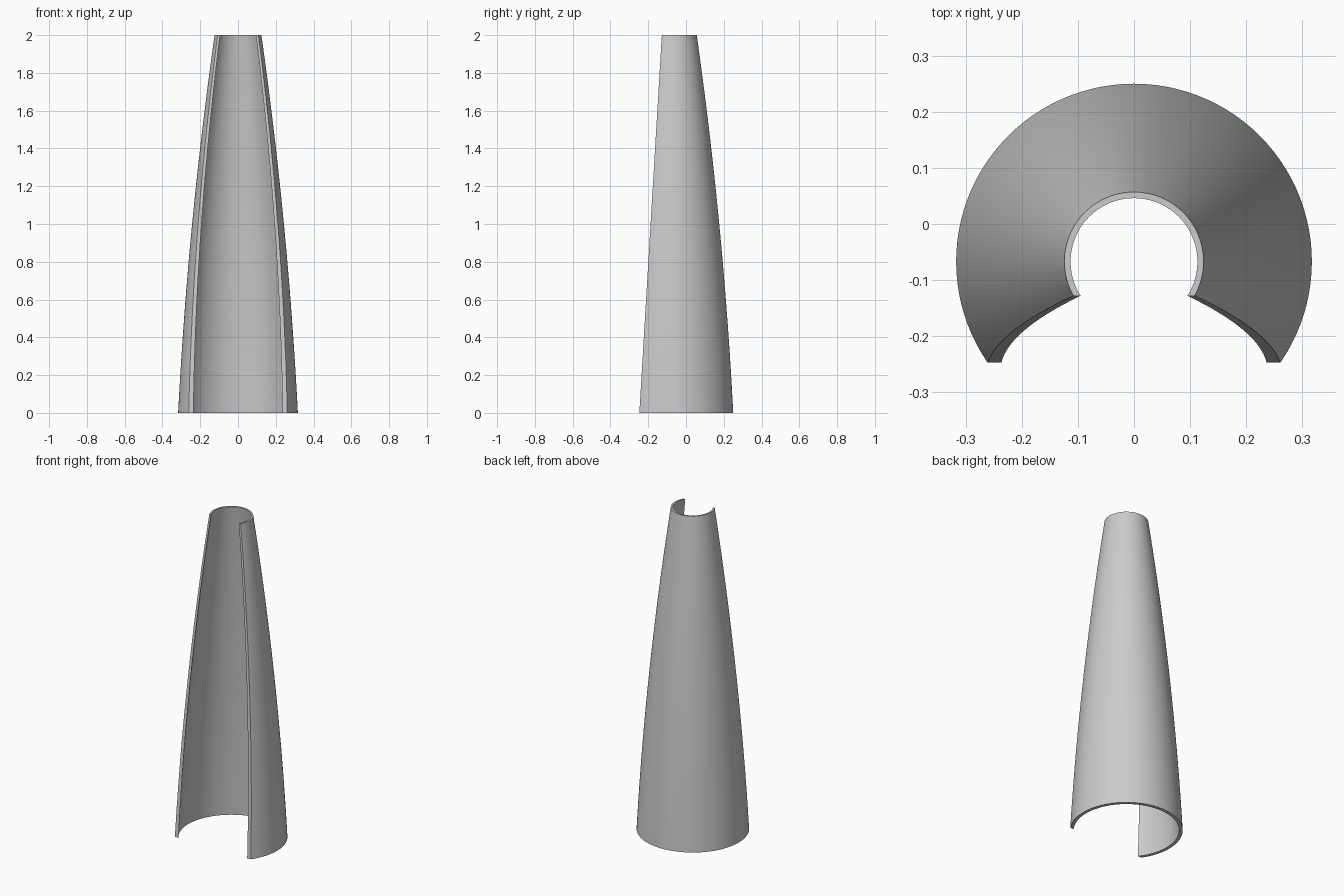
import bpy, bmesh, math

cube = bpy.data.objects.get("Cube")
if cube:
    bpy.data.objects.remove(cube, do_unlink=True)

HEIGHT = 2.0
AXIS_Y = -0.067      # centre line of the round shell
ROWS, COLS = 24, 72


def outer_radius(z):
    """Gently bulging taper from the foot to the rim."""
    return 0.317 - 0.0515 * z - 0.0225 * z * z


def wall(z):
    return 0.020 - 0.0045 * z


def cut_y(z):
    """Sloping plane that opens the front, relative to the centre line."""
    return -0.180 + 0.0595 * z


def arc(bm, r, z):
    """Row of vertices around the back, ending on the front cut plane."""
    start = math.asin(cut_y(z) / r)
    sweep = math.pi - 2 * start
    angles = [start + sweep * i / COLS for i in range(COLS + 1)]
    return [bm.verts.new((r * math.cos(a), AXIS_Y + r * math.sin(a), z)) for a in angles]


def bridge(bm, a, b):
    for i in range(len(a) - 1):
        bm.faces.new((a[i], a[i + 1], b[i + 1], b[i]))


# Shell: outer and inner skins joined by rims and front edges
bm = bmesh.new()
heights = [HEIGHT * i / ROWS for i in range(ROWS + 1)]
outer = [arc(bm, outer_radius(z), z) for z in heights]
inner = [arc(bm, outer_radius(z) - wall(z), z) for z in heights]
for skin in (outer, inner):
    for low, high in zip(skin, skin[1:]):
        bridge(bm, low, high)
for row in (0, -1):
    bridge(bm, outer[row], inner[row])
for end in (0, -1):
    bridge(bm, [r[end] for r in outer], [r[end] for r in inner])
bmesh.ops.recalc_face_normals(bm, faces=bm.faces)

mesh = bpy.data.meshes.new("tapered_shell")
bm.to_mesh(mesh)
bm.free()
shell = bpy.data.objects.new("tapered_shell", mesh)
bpy.context.collection.objects.link(shell)

# Plain grey finish
grey = bpy.data.materials.new("plain_grey")
grey.use_nodes = True
colour = (0.6, 0.6, 0.6, 1.0)
grey.diffuse_color = colour
grey.node_tree.nodes["Principled BSDF"].inputs["Base Color"].default_value = colour
mesh.materials.append(grey)

# Smooth curve with crisp rims
bpy.ops.object.select_all(action="DESELECT")
shell.select_set(True)
bpy.context.view_layer.objects.active = shell
bpy.ops.object.shade_smooth_by_angle(angle=math.radians(35))
